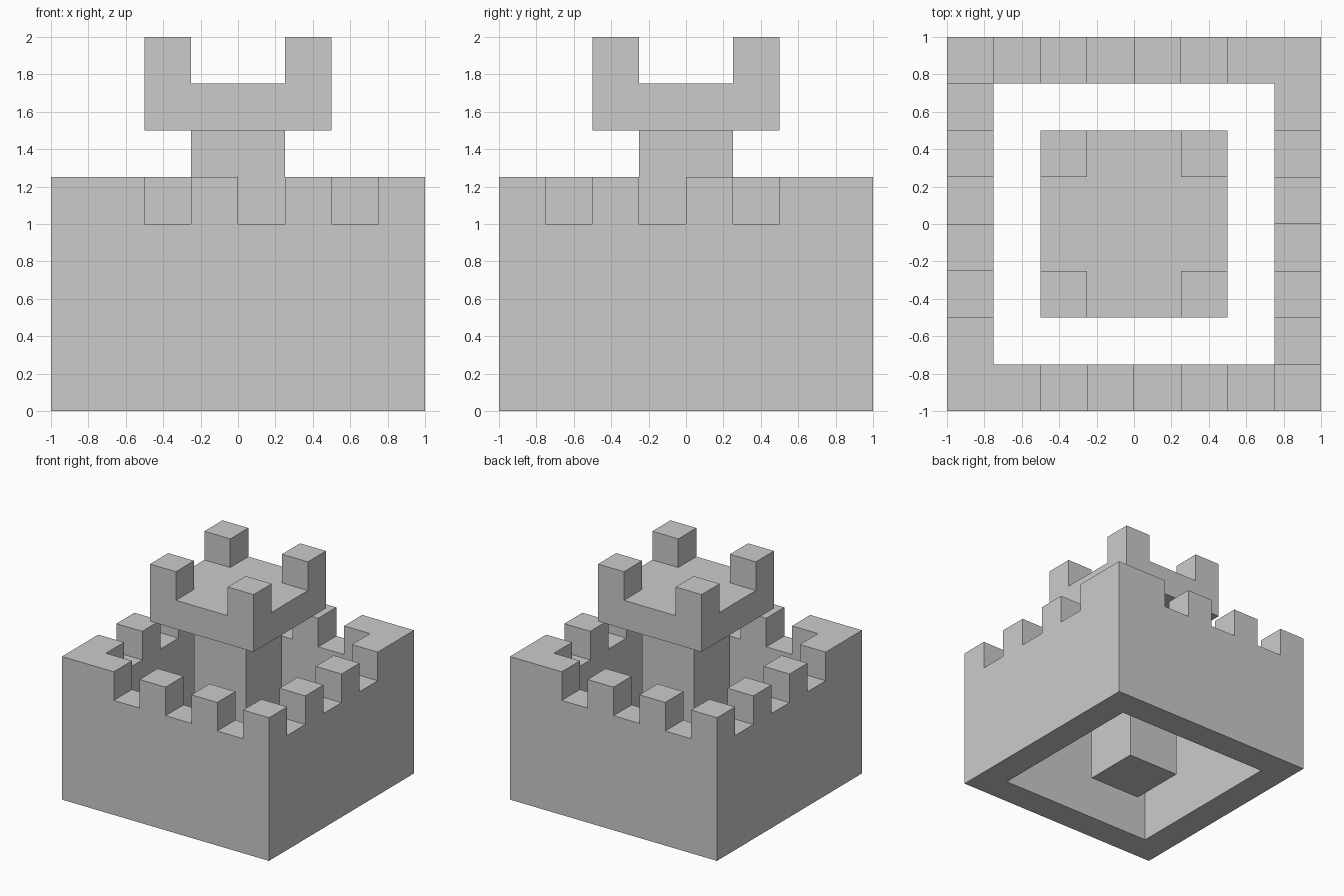
import bpy
import bmesh

if "Cube" in bpy.data.objects:
    bpy.data.objects.remove(bpy.data.objects["Cube"])

CELL = 0.25  # everything sits on a quarter-unit grid


def grid_sheet(half, z):
    """Square sheet of quarter-unit cells at height z."""
    bm = bmesh.new()
    n = round(2 * half / CELL)
    bmesh.ops.create_grid(bm, x_segments=n, y_segments=n, size=half)
    bmesh.ops.translate(bm, verts=bm.verts, vec=(0, 0, z))
    return bm


def extrude(bm, z, dz, test):
    """Extrude the cells at height z whose centre passes the test by dz."""
    bm.normal_update()
    faces = [f for f in bm.faces
             if all(abs(v.co.z - z) < 1e-4 for v in f.verts)
             and test(*f.calc_center_median().xy)]
    new = bmesh.ops.extrude_face_region(bm, geom=faces)["geom"]
    verts = [g for g in new if isinstance(g, bmesh.types.BMVert)]
    bmesh.ops.translate(bm, verts=verts, vec=(0, 0, dz))


def finish(bm, name):
    bmesh.ops.recalc_face_normals(bm, faces=bm.faces)
    mesh = bpy.data.meshes.new(name)
    bm.to_mesh(mesh)
    bm.free()
    obj = bpy.data.objects.new(name, mesh)
    bpy.context.collection.objects.link(obj)


def is_merlon(x, y):
    """Merlons alternate with gaps outward from two opposite corners."""
    if x + 1e-4 < -y or abs(x + y) < 1e-4 and x < 0:
        x, y = -x, -y          # half-turn symmetry
    if max(abs(x), abs(y)) == min(abs(x), abs(y)):
        return True            # all four corners
    i, j = round((x + 0.875) / CELL), round((y + 0.875) / CELL)
    # steps from the (+x, -y) corner on front/right, (-x, +y) on back/left
    steps = (7 - i) + j if (i == 7 or j == 0) else i + (7 - j)
    return steps % 2 == 0 or steps == 7


# Outer wall: hollow square ring with battlements
wall = grid_sheet(1.0, 1.0)
bmesh.ops.delete(wall, geom=[f for f in wall.faces
                             if max(map(abs, f.calc_center_median().xy)) < 0.75],
                 context='FACES')
extrude(wall, 1.0, -1.0, lambda x, y: True)
extrude(wall, 1.0, CELL, is_merlon)
finish(wall, "outer_wall")

# Keep: overhanging platform, four corner merlons and a square shaft below
keep = grid_sheet(0.5, 1.75)
extrude(keep, 1.75, -CELL, lambda x, y: True)
extrude(keep, 1.75, CELL, lambda x, y: min(abs(x), abs(y)) > 0.25)
extrude(keep, 1.5, -1.5, lambda x, y: max(abs(x), abs(y)) < 0.25)
finish(keep, "central_keep")
